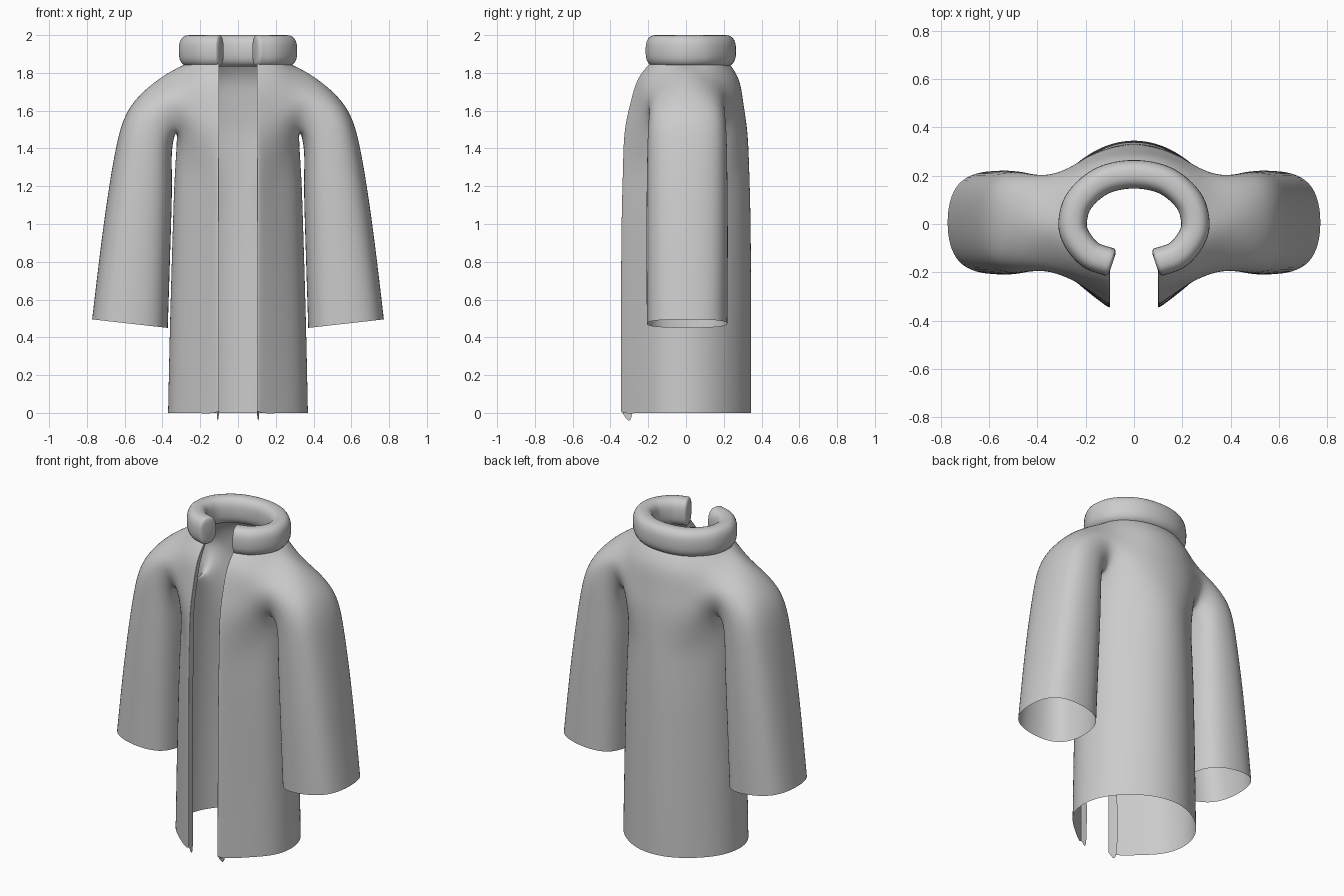
import bpy, bmesh
from math import sin, cos, pi, radians
from mathutils import Vector, Matrix

if "Cube" in bpy.data.objects:
    bpy.data.objects.remove(bpy.data.objects["Cube"])


def finish(bm, name, levels):
    bmesh.ops.recalc_face_normals(bm, faces=bm.faces)
    for f in bm.faces:
        f.smooth = True
    me = bpy.data.meshes.new(name)
    bm.to_mesh(me)
    bm.free()
    ob = bpy.data.objects.new(name, me)
    bpy.context.collection.objects.link(ob)
    if levels:
        mod = ob.modifiers.new("smooth", 'SUBSURF')
        mod.levels = mod.render_levels = levels
    return ob


def limit(v):
    """Position of a cage vertex on the subdivided surface."""
    if v.is_boundary:
        ends = [e.other_vert(v).co for e in v.link_edges if e.is_boundary]
        return (4 * v.co + ends[0] + ends[1]) / 6
    n = len(v.link_edges)
    total = n * n * v.co
    for e in v.link_edges:
        total = total + 4 * e.other_vert(v).co
    for f in v.link_faces:
        for w in f.verts:
            if w != v and not any(w in e.verts for e in v.link_edges):
                total = total + w.co
    return total / (n * (n + 5))


def fit_cage(bm, rounds=8):
    """Push the cage out so the smooth surface passes through the drawn points."""
    target = {v: v.co.copy() for v in bm.verts}
    for _ in range(rounds):
        step = {v: target[v] - limit(v) for v in bm.verts}
        for v, d in step.items():
            v.co += d * 0.8


# Coat body: half outline from the front facing round to the centre back
hem = [(.112, -.285), (.1, -.335), (.125, -.332), (.24, -.24), (.338, -.13),
       (.37, 0), (.338, .13), (.25, .24), (.13, .318), (0, .345)]
rows = [[(x if j < 3 else x * sx, y * sy, z) for j, (x, y) in enumerate(hem)]
        for z, sx, sy in [(0, 1, 1), (.5, .97, 1), (1, .93, .99), (1.28, .9, .97)]]
# armpit, mid armhole, shoulder and neck rows
rows.append([(x, y, 1.48) for x, y in [
    (.112, -.27), (.1, -.318), (.125, -.315), (.228, -.245), (.312, -.145),
    (.325, 0), (.312, .145), (.24, .245), (.13, .305), (0, .325)]])
rows.append([(x, y, 1.63) for x, y in [
    (.112, -.24), (.1, -.29), (.125, -.288), (.24, -.237), (.36, -.198),
    (.36, 0), (.36, .205), (.25, .24), (.13, .287), (0, .305)]])
rows.append([(.112, -.21, 1.74), (.1, -.25, 1.76), (.125, -.25, 1.76),
             (.23, -.21, 1.75), (.365, -.125, 1.745), (.4, 0, 1.78),
             (.365, .135, 1.745), (.25, .205, 1.75), (.13, .262, 1.755), (0, .28, 1.76)])
rows.append([(x, y, 1.85) for x, y in [
    (.112, -.15), (.1, -.185), (.125, -.185), (.2, -.15), (.255, -.08),
    (.27, 0), (.255, .09), (.205, .16), (.115, .21), (0, .228)]])
bm = bmesh.new()
grid = [[bm.verts.new(p) for p in row] for row in rows]
for i in range(len(grid) - 1):
    for j in range(9):
        if not (i in (4, 5) and j in (4, 5)):      # leave the armhole open
            bm.faces.new((grid[i][j], grid[i][j + 1], grid[i + 1][j + 1], grid[i + 1][j]))

# Sleeve: rings continuing from the armhole, given by inner and outer points
prev = [grid[4][4], grid[4][5], grid[4][6], grid[5][6],
        grid[6][6], grid[6][5], grid[6][4], grid[5][4]]
bm.verts.remove(grid[5][5])
unit = [(-.76, -.76), (-1, 0), (-.76, .76), (0, 1), (.76, .76), (1, 0), (.76, -.76), (0, -1)]
for xi, zi, xo, zo, ry in [(.348, 1.40, .565, 1.625, .205), (.35, 1.22, .65, 1.38, .212),
                           (.357, .92, .713, .98, .215), (.372, .45, .772, .495, .213)]:
    a, b = Vector((xi, .006, zi)), Vector((xo, .006, zo))
    ring = [bm.verts.new((a + b) / 2 + (b - a) / 2 * c + Vector((0, ry * s, 0))) for c, s in unit]
    for k in range(8):
        m = (k + 1) % 8
        bm.faces.new((prev[k], prev[m], ring[m], ring[k]))
    prev = ring
bmesh.ops.mirror(bm, geom=bm.verts[:] + bm.edges[:] + bm.faces[:],
                 matrix=Matrix.Identity(4), merge_dist=.001, axis='X')
fit_cage(bm)
finish(bm, "coat_body_and_sleeves", 3)

# Collar: a padded roll swept round the neck with rounded ends at the front
half = [(.1, -.158), (.18, -.128), (.238, -.06), (.254, .01), (.225, .1), (.13, .18)]
path = [Vector((x, y, 0)) for x, y in half] + [Vector((0, .206, 0))]
path += [Vector((-x, y, 0)) for x, y in reversed(half)]
path = [2 * path[0] - path[1]] + path + [2 * path[-1] - path[-2]]
points = []
for i in range(1, len(path) - 2):
    p0, p1, p2, p3 = path[i - 1:i + 3]
    for s in range(6):
        t = s / 6
        points.append(.5 * (2 * p1 + (p2 - p0) * t + (2 * p0 - 5 * p1 + 4 * p2 - p3) * t * t
                            + (3 * p1 - p0 - 3 * p2 + p3) * t ** 3))
points.append(path[-2])
bm = bmesh.new()
rings = []
last = len(points) - 1


def collar_ring(p, d, size):
    side = Vector((d.y, -d.x, 0)).normalized()
    ring = []
    for k in range(28):
        c, s = cos(2 * pi * k / 28), sin(2 * pi * k / 28)
        u = abs(c) ** .8 * (1 if c > 0 else -1) * (.059 - .059 * (1 - size))
        w = abs(s) ** .75 * (1 if s > 0 else -1) * (.083 - .059 * (1 - size))
        ring.append(bm.verts.new(p + side * u + Vector((0, 0, 1.917 + w))))
    rings.append(ring)


for i, p in enumerate(points):
    d = (points[min(i + 1, last)] - points[max(i - 1, 0)]).normalized()
    if i == 0:
        for off, size in [(.012, .6), (.009, .82), (.004, .95)]:
            collar_ring(p - d * off, d, size)
    collar_ring(p, d, 1)
    if i == last:
        for off, size in [(.004, .95), (.009, .82), (.012, .6)]:
            collar_ring(p + d * off, d, size)
for a, b in zip(rings, rings[1:]):
    for k in range(28):
        m = (k + 1) % 28
        bm.faces.new((a[k], a[m], b[m], b[k]))
bm.faces.new(rings[0])
bm.faces.new(rings[-1])
finish(bm, "collar", 0)
